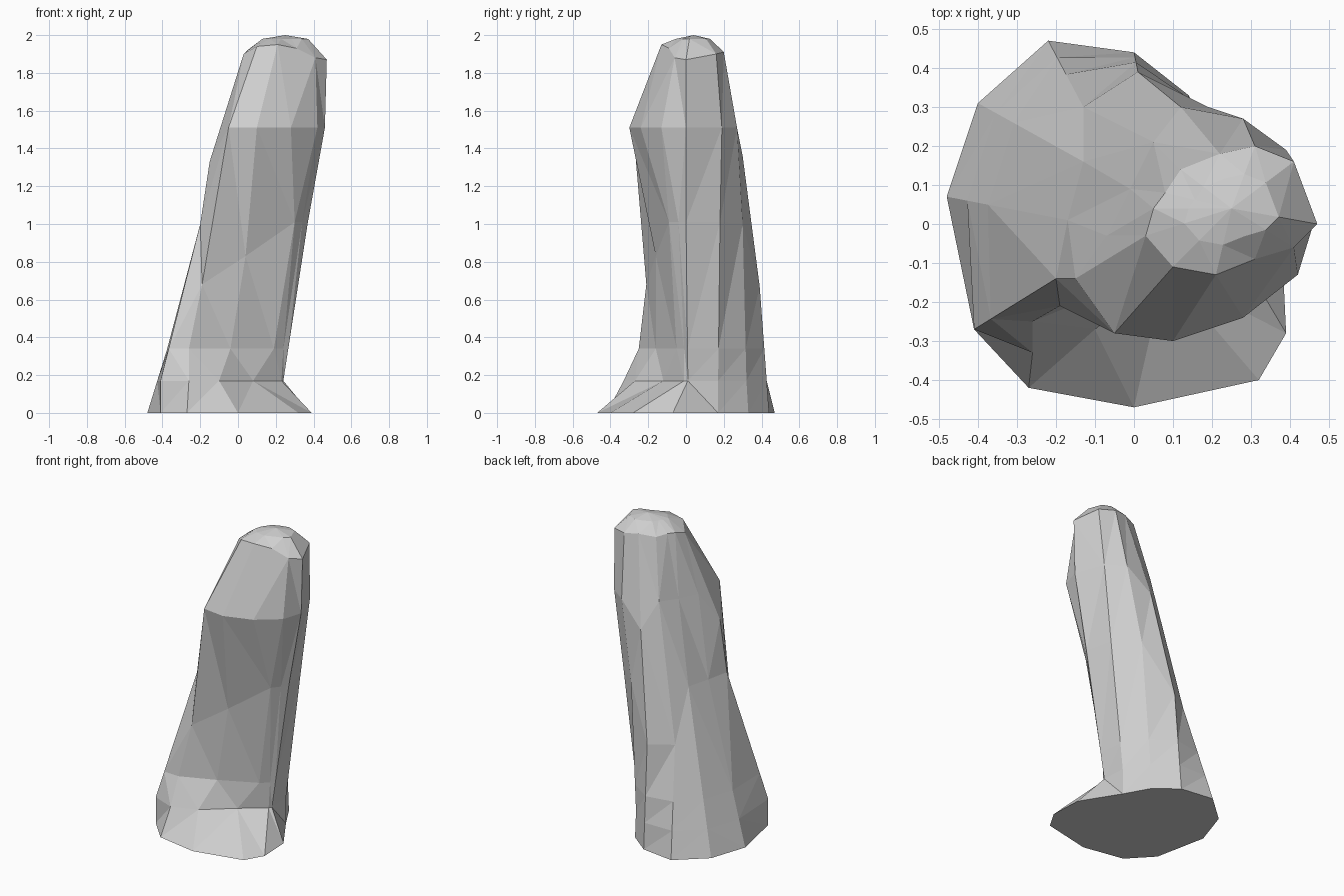
import bpy
import bmesh
from mathutils import Vector

default_cube = bpy.data.objects.get("Cube")
if default_cube:
    bpy.data.objects.remove(default_cube, do_unlink=True)


def make_material(name, colour):
    material = bpy.data.materials.new(name)
    material.use_nodes = True
    material.diffuse_color = colour
    shader = next(n for n in material.node_tree.nodes if n.type == "BSDF_PRINCIPLED")
    shader.inputs["Base Color"].default_value = colour
    return material


def outline(points, heights):
    """Corners of one outline, in hundredths; heights is one level or a list."""
    if not isinstance(heights, list):
        heights = [heights] * len(points)
    return [Vector((x, y, z)) for (x, y), z in zip(points, heights)]


def slice_between(lower, upper, level):
    """Corners where the straight edges from lower to upper cross a level."""
    return [a.lerp(b, (level - a.z) / (b.z - a.z)) for a, b in zip(lower, upper)]


def bridge(mesh, lower, upper):
    """Join two outlines, splitting each panel along its shorter diagonal."""
    for i, a in enumerate(lower):
        j = (i + 1) % len(lower)
        b, c, d = lower[j], upper[j], upper[i]
        if (a.co - c.co).length < (b.co - d.co).length:
            triangles = (a, b, c), (a, c, d)
        else:
            triangles = (a, b, d), (b, c, d)
        for triangle in triangles:
            mesh.faces.new(triangle)


# Every outline starts at the back and runs round by the -x side
foot = outline(
    [(0, 44), (-22, 47), (-40, 31), (-48, 7), (-41, -27), (-27, -42),
     (0, -47), (32, -40), (39, -28), (38, -7), (23, 17), (14, 33)], 0)
waist = outline(
    [(1, 39), (-13, 30), (-13, 16), (-17, 1), (-20, -14), (-19, -21),
     (4, -16), (30, -9), (34, -4), (37, 0), (33, 18), (19, 30)],
    [67, 67, 100, 100, 100, 68, 83, 101, 101, 101, 101, 100])
shoulder = outline(
    [(12, 30), (5, 21), (-1, 9), (-7, -3), (-15, -14), (-5, -28),
     (10, -30), (28, -24), (42, -13), (46, 0), (39, 19), (28, 27)],
    [136, 153, 152, 152, 133] + [151] * 7)
brow = outline(
    [(22, 18), (12, 14), (8, 8), (5, 4), (3, -3), (10, -11),
     (21, -13), (31, -9), (41, -6), (47, 0), (41, 16), (31, 20)],
    [192, 191, 192, 192, 190, 194, 195, 193, 188, 187, 190, 191])

# Ledge: straight sides at the back, a step round the front
ledge = slice_between(foot, waist, 17)
ledge[4:] = outline(
    [(-41, -27), (-26, -33), (-10, -27), (8, -12), (23, -1), (24, 1),
     (23, 17), (14, 32)], 17)

# Ankle: the step slopes back to a flat front wall
ankle = slice_between(ledge, waist, 34)
ankle[5:9] = outline([(-26, -25), (-4, -16), (19, -5), (24, -1)], 34)

# Crown: the brow drawn in towards the summit
summit = Vector((25, 4, 200))
crown = [summit.lerp(p, 0.55) for p in brow]
for corner in crown:
    corner.z = 198

# Leaning rock body
bm = bmesh.new()
levels = [[bm.verts.new(p / 100) for p in corners]
          for corners in (foot, ledge, ankle, waist, shoulder, brow, crown)]
for lower, upper in zip(levels, levels[1:]):
    bridge(bm, lower, upper)

# Underside and summit
bm.faces.new(levels[0][::-1])
peak = bm.verts.new(summit / 100)
for a, b in zip(levels[-1], levels[-1][1:] + levels[-1][:1]):
    bm.faces.new((a, b, peak))
bmesh.ops.recalc_face_normals(bm, faces=bm.faces[:])

rock_mesh = bpy.data.meshes.new("rock_pillar")
bm.to_mesh(rock_mesh)
bm.free()
rock_mesh.materials.append(make_material("stone_grey", (0.62, 0.62, 0.62, 1)))
rock_pillar = bpy.data.objects.new("rock_pillar", rock_mesh)
bpy.context.collection.objects.link(rock_pillar)
